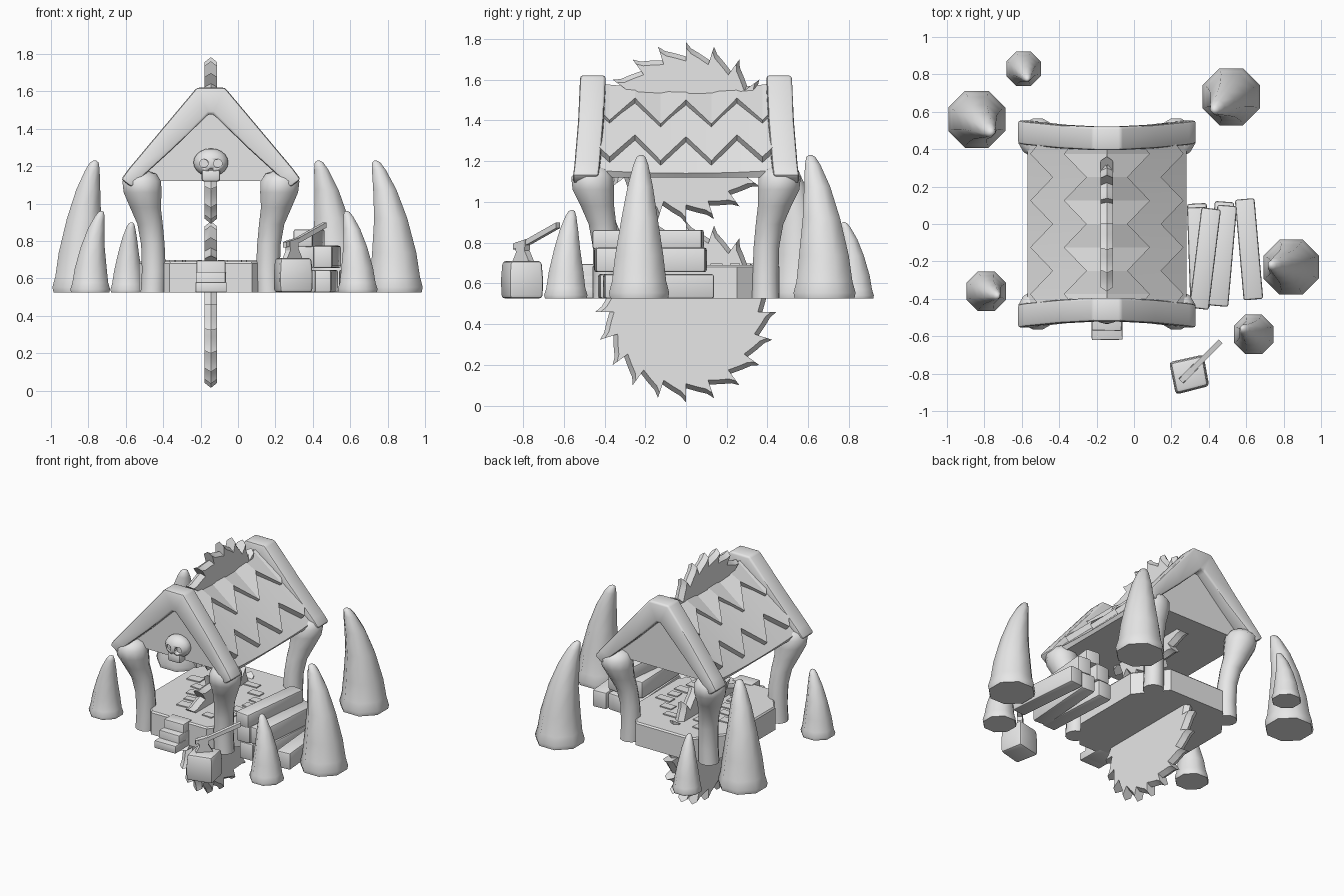
import bpy, bmesh, math, random
from mathutils import Matrix, Vector

if "Cube" in bpy.data.objects:
    bpy.data.objects.remove(bpy.data.objects["Cube"])

random.seed(4)
CX = -0.145      # centre line of the hut
GROUND = 0.525   # level of the ground parts

grey = bpy.data.materials.new("plain grey")
grey.diffuse_color = (0.8, 0.8, 0.8, 1)
grey.use_nodes = True
grey.node_tree.nodes["Principled BSDF"].inputs["Base Color"].default_value = grey.diffuse_color


def finish(name, bm, angle=30, bevel=0.0):
    """Turn a bmesh into an object, with optional rounded edges."""
    bmesh.ops.recalc_face_normals(bm, faces=bm.faces)
    if bevel:
        edges = [e for e in bm.edges if len(e.link_faces) == 2 and e.calc_face_angle() > 0.5]
        bmesh.ops.bevel(bm, geom=edges, offset=bevel, segments=2, profile=0.5, affect='EDGES')
    me = bpy.data.meshes.new(name)
    bm.to_mesh(me)
    bm.free()
    me.shade_smooth()
    me.set_sharp_from_angle(angle=math.radians(angle))
    me.materials.append(grey)
    ob = bpy.data.objects.new(name, me)
    bpy.context.collection.objects.link(ob)
    return ob


def loft(name, rings, angle=30, bevel=0.0):
    """Skin a list of equal-length point rings and cap the ends."""
    bm = bmesh.new()
    vs = [[bm.verts.new(p) for p in r] for r in rings]
    n = len(rings[0])
    for a, b in zip(vs, vs[1:]):
        for i in range(n):
            bm.faces.new((a[i], a[(i + 1) % n], b[(i + 1) % n], b[i]))
    bm.faces.new(vs[0])
    bm.faces.new(vs[-1])
    return finish(name, bm, angle, bevel)


def circle(x, y, z, r, n):
    return [(x + r * math.cos(math.tau * (i + 0.5) / n),
             y + r * math.sin(math.tau * (i + 0.5) / n), z) for i in range(n)]


def box(name, loc, size, rot=None, bevel=0.0):
    bm = bmesh.new()
    m = Matrix.Translation(loc) @ (rot or Matrix()) @ Matrix.Diagonal((*size, 1))
    bmesh.ops.create_cube(bm, size=1, matrix=m)
    return finish(name, bm, 30, bevel)


def turn(deg):
    return Matrix.Rotation(math.radians(deg), 4, 'Z')


# --- curved horns around the hut: base x, y, radius, height, tip x, y
HORN = [(0, .96), (.04, 1), (.12, .9), (.3, .8), (.56, .6), (.78, .42), (.93, .25), (.985, .15), (1, .05)]
for x, y, r, h, tx, ty in [(-.84, .56, .165, .705, -.765, .49), (.52, .68, .165, .705, .43, .61),
                           (.84, -.23, .16, .705, .735, -.22), (-.79, -.36, .115, .435, -.73, -.385),
                           (.64, -.59, .115, .435, .58, -.56), (-.59, .83, .1, .375, -.57, .775)]:
    loft("horn", [circle(x + (tx - x) * t ** 2.6, y + (ty - y) * t ** 2.6, GROUND + h * t, r * k, 8)
                  for t, k in HORN], 60)

# --- eight-sided deck
deck = [(.385, .25), (.22, .46), (-.22, .46), (-.385, .25),
        (-.385, -.25), (-.22, -.46), (.22, -.46), (.385, -.25)]
loft("deck", [[(CX + x * k, y * k, z) for x, y in deck]
              for z, k in [(GROUND, 1), (.68, 1), (.69, .98)]])
for i in range(14):
    side = -1 if i % 2 else 1
    box("deck_tile", (CX + side * random.uniform(.08, .28), -.3 + .045 * i, .693),
        (random.uniform(.07, .12), random.uniform(.04, .07), .009), turn(random.uniform(-6, 6)))

# --- front steps
for i, (top, front) in enumerate([(.58, -.62), (.635, -.57), (.695, -.52)]):
    box("step", (CX, (front - .42) / 2, (GROUND + top) / 2),
        (.165 - .006 * i, -.42 - front, top - GROUND), turn((-1) ** i), .006)

# --- four bone-like posts: offset x, offset y, height, radius
POST = [(.31, .39, GROUND, .068), (.305, .39, .64, .066), (.31, .395, .78, .065), (.325, .41, .89, .07),
        (.35, .435, .98, .085), (.365, .455, 1.06, .105), (.37, .46, 1.12, .107), (.37, .455, 1.16, .08),
        (.37, .455, 1.175, .03)]
for sx in (-1, 1):
    for sy in (-1, 1):
        loft("post", [circle(CX + sx * dx, sy * dy, z, r, 12) for dx, dy, z, r in POST], 60)

# --- two saw blades, teeth raked one way, bevelled to a sharp rim
TEETH = 20


def saw(name, zc):
    prof = []
    for i in range(TEETH):
        for f, r in ((0, .375), (.45, .395), (.8, .415), (1.0, .445)):
            a = math.tau * (i + f) / TEETH
            prof.append((r * math.cos(a), r * math.sin(a)))
    bm = bmesh.new()
    n = len(prof)
    rim = [bm.verts.new((CX, y, zc + z)) for y, z in prof]
    for s in (-1, 1):
        x = CX + s * .034
        inner = [bm.verts.new((x, y * .94, zc + z * .94)) for y, z in prof]
        hub = bm.verts.new((x, 0, zc))
        for i in range(n):
            j = (i + 1) % n
            bm.faces.new((rim[i], rim[j], inner[j], inner[i]))
            bm.faces.new((inner[i], inner[j], hub))
    finish(name, bm, 20)


saw("lower_saw", .46)
saw("upper_saw", 1.338)

# --- roof body: a solid gable that sags in the middle
YS = [-.45, -.375, -.25, -.125, 0, .125, .25, .375, .45]


def sag(y):
    return .03 * (y / .45) ** 2 - .01


loft("roof_body", [[(CX, y, 1.56 + sag(y)), (CX + .425, y, 1.145 + sag(y) / 2), (CX + .41, y, 1.12),
                    (CX - .41, y, 1.12), (CX - .425, y, 1.145 + sag(y) / 2)] for y in YS])

# --- zigzag shingle layers, thick at the lower edge
for row, (start, high, low) in enumerate([(0, .08, .2), (.07, .26, .38)]):
    for s in (-1, 1):
        bm = bmesh.new()
        cols = []
        for k, y in enumerate(YS):
            d = low if k % 2 else high
            if k in (0, len(YS) - 1):
                d = (high + low) / 2
            cols.append([bm.verts.new((CX + s * (q + o), y, 1.56 + sag(y) - q + o))
                         for q, o in ((start, .004), (d, .03), (d, -.005))])
        for a, b in zip(cols, cols[1:]):
            for i in (0, 1):
                bm.faces.new((a[i], a[i + 1], b[i + 1], b[i]))
        ob = finish("shingle_row", bm, 10)
        # open sheets: point the outer faces outwards
        me = ob.data
        if sum((f.normal.x * s + f.normal.z) for f in me.polygons) < 0:
            me.flip_normals()

# --- gable beams: outer x, z and inner x, z, bow of the beam
half = [(.48, 1.13, .425, 1.088, .035), (.44, 1.185, .37, 1.14, .028), (.26, 1.4, .2, 1.295, .01),
        (.075, 1.62, .012, 1.478, 0)]
beam = [(-a, b, -c, d, e) for a, b, c, d, e in half] + half[::-1]
for s, name in ((-1, "front_beam"), (1, "back_beam")):
    loft(name, [[(CX + a, s * (.395 + e), b), (CX + a, s * (.52 + e), b),
                 (CX + c, s * (.52 + e), d), (CX + c, s * (.395 + e), d)]
                for a, b, c, d, e in beam], 40, .014)

# --- skull ornament with cut eye sockets and nose
bm = bmesh.new()
bmesh.ops.create_uvsphere(bm, u_segments=16, v_segments=10, radius=1,
                          matrix=Matrix.Translation((CX, -.465, 1.22)) @ Matrix.Diagonal((.093, .07, .075, 1)))
skull = finish("skull", bm, 60)
bm = bmesh.new()
for x, z, r in ((-.037, 1.215, .023), (.037, 1.215, .023), (0, 1.178, .011)):
    bmesh.ops.create_cone(bm, cap_ends=True, segments=10, radius1=r, radius2=r, depth=.06,
                          matrix=Matrix.Translation((CX + x, -.535, z)) @ Matrix.Rotation(math.pi / 2, 4, 'X'))
cutter = finish("socket_cutter", bm)
cutter.hide_render = True
cutter.hide_viewport = True
mod = skull.modifiers.new("sockets", 'BOOLEAN')
mod.object = cutter
mod.operation = 'DIFFERENCE'
box("skull_jaw", (CX, -.485, 1.15), (.1, .07, .065), None, .015)

# --- pile of timber: x, y, z, tilt
for x, y, z, a in [(.35, -.16, .585, 3), (.465, -.15, .585, -4), (.615, -.135, .585, 5),
                   (.345, -.18, .715, 2), (.475, -.17, .715, -5), (.38, -.185, .815, -7)]:
    box("timber", (x, y, z), (.105, .54, .12 if z < .8 else .095), turn(a), .012)

# --- chopping block with an axe
loft("chopping_block", [[(.295 + k * x, -.805 + k * y, z) for x, y in
                         ((.075, .105), (-.105, .065), (-.07, -.105), (.105, -.06))]
                        for z, k in ((GROUND, 1), (.62, 1.02), (.71, .95))], 40, .018)
u = Vector((.7071, .7071, 0))    # direction of the handle
side = Vector((.7071, -.7071, 0))
bow = [(0, .78), (.1, .805), (.2, .845), (.3, .885)]
start = Vector((.25, -.84, 0))
loft("axe_handle", [[start + u * s + side * a + Vector((0, 0, z + b))
                     for a, b in ((-.014, -.014), (.014, -.014), (.014, .014), (-.014, .014))]
                    for s, z in bow], 30)
blade = [(.02, .8), (.09, .815), (.085, .76), (.12, .7), (.06, .685), (-.0, .705), (.025, .75)]
loft("axe_head", [[start + u * s + side * t + Vector((0, 0, z)) for s, z in blade]
                  for t in (-.018, .018)])
